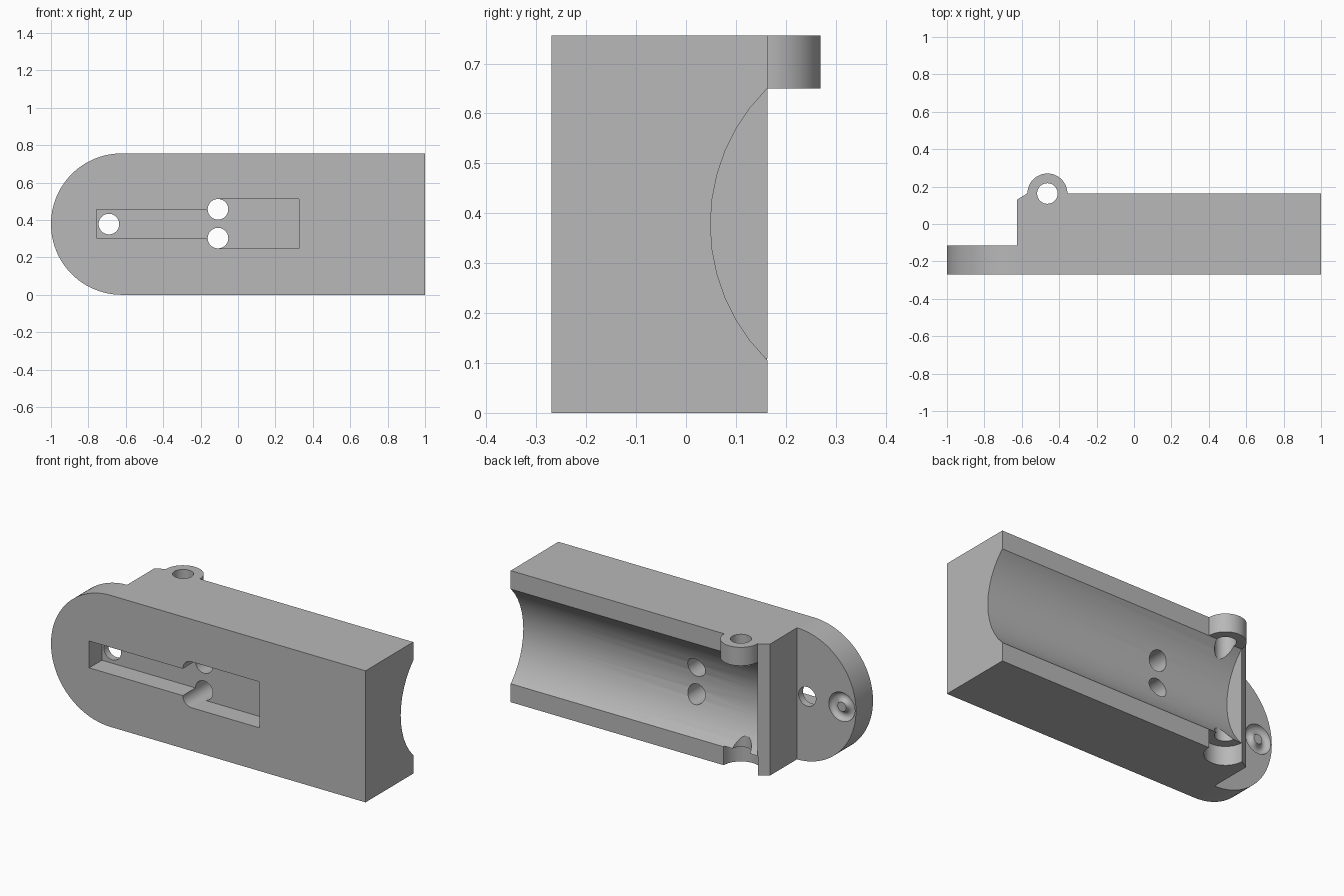
import bpy, bmesh
from math import sin, cos, pi, radians

cube = bpy.data.objects.get("Cube")
if cube:
    bpy.data.objects.remove(cube, do_unlink=True)

grey = bpy.data.materials.new("plain grey")
grey.use_nodes = True
grey.diffuse_color = (0.48, 0.48, 0.48, 1)
grey.node_tree.nodes["Principled BSDF"].inputs["Base Color"].default_value = grey.diffuse_color

HEIGHT, MID = 0.756, 0.378
FRONT, BACK, TONGUE_BACK = -0.27, 0.163, -0.115
HINGE = (-0.463, 0.163)


def prism(name, outline, axis, low, high):
    """Extrude a closed 2D outline along one axis."""
    place = {"x": lambda a, b, h: (h, a, b),
             "y": lambda a, b, h: (a, h, b),
             "z": lambda a, b, h: (a, b, h)}[axis]
    bm = bmesh.new()
    face = bm.faces.new([bm.verts.new(place(a, b, low)) for a, b in outline])
    side = bmesh.ops.extrude_face_region(bm, geom=[face])["geom"]
    verts = [v for v in side if isinstance(v, bmesh.types.BMVert)]
    bmesh.ops.translate(bm, verts=verts, vec=place(0, 0, high - low))
    bmesh.ops.recalc_face_normals(bm, faces=bm.faces)
    mesh = bpy.data.meshes.new(name)
    bm.to_mesh(mesh)
    bm.free()
    mesh.materials.append(grey)
    obj = bpy.data.objects.new(name, mesh)
    bpy.context.collection.objects.link(obj)
    return obj


def arc(cx, cy, r, start=0, end=2 * pi, steps=48):
    count = steps if end - start >= 2 * pi else steps + 1
    return [(cx + r * cos(start + (end - start) * i / steps),
             cy + r * sin(start + (end - start) * i / steps)) for i in range(count)]


def box(x0, x1, y0, y1):
    return [(x0, y0), (x1, y0), (x1, y1), (x0, y1)]


def combine(target, other, operation="DIFFERENCE"):
    """Apply a boolean and discard the helper."""
    mod = target.modifiers.new("shape", "BOOLEAN")
    mod.object, mod.operation, mod.solver = other, operation, "EXACT"
    bpy.ops.object.select_all(action="DESELECT")
    bpy.context.view_layer.objects.active = target
    target.select_set(True)
    bpy.ops.object.modifier_apply(modifier=mod.name)
    bpy.data.objects.remove(other, do_unlink=True)


# Block with a round-ended tongue: side outline trimmed by the plan outline
body = prism("holder_body",
             [(1, 0), (1, HEIGHT)] + arc(-0.622, MID, MID, pi / 2, 3 * pi / 2),
             "y", FRONT, BACK)
plan = [(-1.1, FRONT - 0.1), (1.1, FRONT - 0.1), (1.1, BACK + 0.1), (-0.41, BACK + 0.1),
        (-0.625, 0.13), (-0.625, TONGUE_BACK), (-1.1, TONGUE_BACK)]
combine(body, prism("plan_trim", plan, "z", -0.1, HEIGHT + 0.1), "INTERSECT")

# Long curved channel in the back
combine(body, prism("channel_cutter", arc(0.431, MID, 0.382), "x", -0.568, 1.1))

# Hinge: upper lug, matching lower pocket, and pin hole
combine(body, prism("hinge_lug", arc(*HINGE, 0.107), "z", 0.65, HEIGHT), "UNION")
combine(body, prism("pocket_cutter", arc(*HINGE, 0.109), "z", -0.1, 0.109))
combine(body, prism("pin_cutter", arc(*HINGE, 0.055), "z", -0.2, HEIGHT + 0.1))

# Stepped recess in the front
combine(body, prism("wide_recess_cutter", box(-0.107, 0.325, 0.248, 0.512), "y", FRONT - 0.1, FRONT + 0.115))
combine(body, prism("narrow_recess_cutter", box(-0.757, -0.05, 0.303, 0.457), "y", FRONT - 0.1, FRONT + 0.115))

# Through holes
for x, z in [(-0.69, MID), (-0.107, 0.303), (-0.107, 0.457)]:
    combine(body, prism("hole_cutter", arc(x, z, 0.055), "y", FRONT - 0.1, BACK + 0.1))

# Ring-shaped groove around a small post on the back of the tongue
bpy.ops.mesh.primitive_torus_add(location=(-0.91, TONGUE_BACK, MID), rotation=(pi / 2, 0, 0),
                                 major_radius=0.055, minor_radius=0.028,
                                 major_segments=32, minor_segments=16)
ring = bpy.context.object
ring.data.materials.append(grey)
combine(body, ring)

bpy.ops.object.select_all(action="DESELECT")
bpy.context.view_layer.objects.active = body
body.select_set(True)
bpy.ops.object.shade_smooth_by_angle(angle=radians(30))
